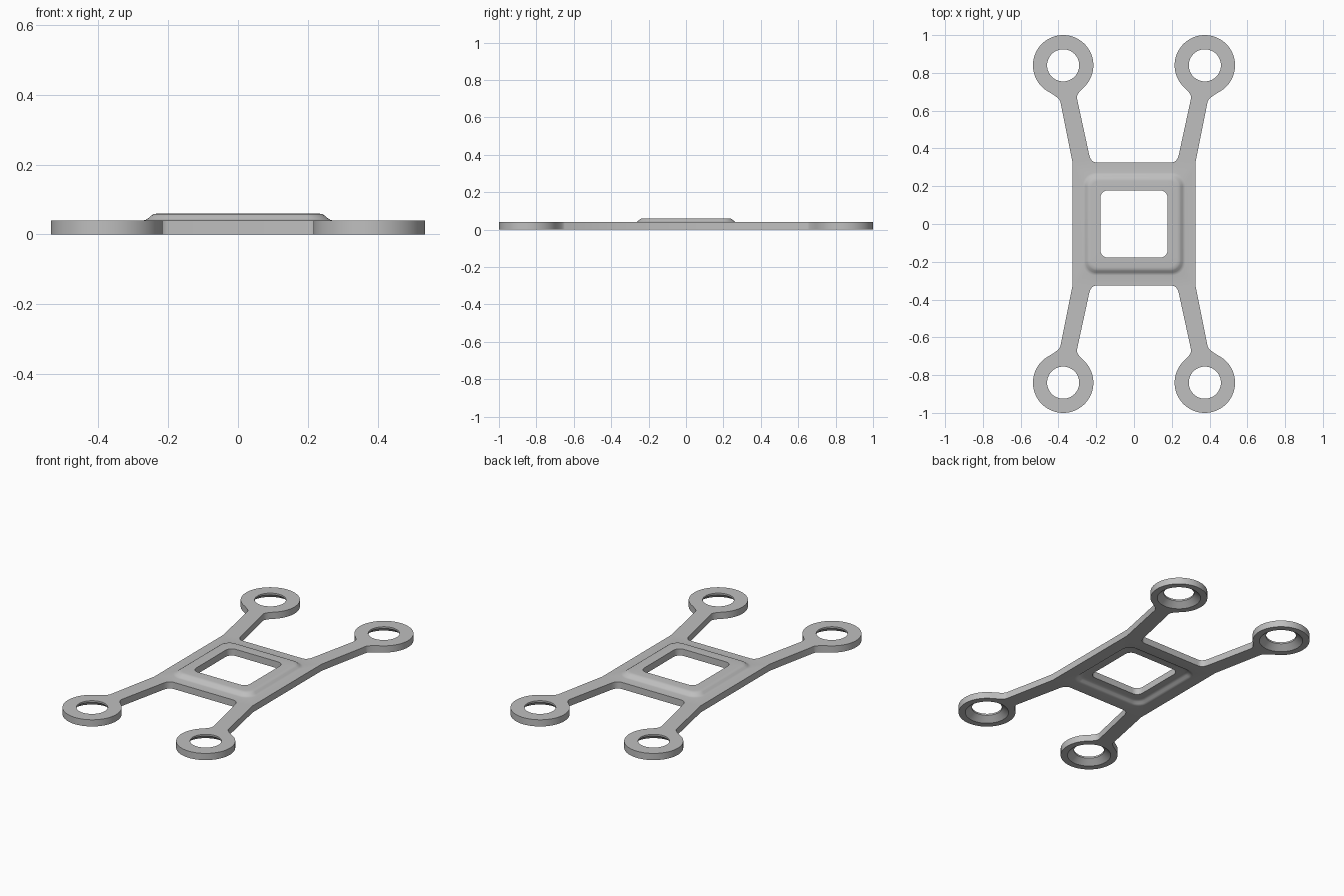
import bpy, bmesh, math
from mathutils import Vector

if "Cube" in bpy.data.objects:
    bpy.data.objects.remove(bpy.data.objects["Cube"])

T = 0.04                      # plate thickness
RX, RY, RR = 0.375, 0.84, 0.16  # ring centre and outer radius


def arc(cx, cy, r, a0, a1, n):
    """Points on an arc, angles in degrees."""
    steps = [math.radians(a0 + (a1 - a0) * i / n) for i in range(n + 1)]
    return [(cx + r * math.cos(a), cy + r * math.sin(a)) for a in steps]


def fillet(p0, c, p1, n=8):
    """Quadratic curve from p0 to p1 that rounds the corner c."""
    p0, c, p1 = Vector(p0), Vector(c), Vector(p1)
    ts = [i / n for i in range(n + 1)]
    return [tuple(p0 * (1 - t) ** 2 + c * 2 * t * (1 - t) + p1 * t * t) for t in ts]


def rounded_square(h, r):
    pts = []
    for sx, sy, a in ((1, 1, 0), (-1, 1, 90), (-1, -1, 180), (1, -1, 270)):
        pts += arc(sx * (h - r), sy * (h - r), r, a, a + 90, 10)
    return pts


bm = bmesh.new()


def loop(pts, z):
    return [bm.verts.new((x, y, z)) for x, y in pts]


def skin(loops):
    """Join successive loops with quads."""
    for a, b in zip(loops, loops[1:]):
        for i in range(len(a)):
            j = (i + 1) % len(a)
            bm.faces.new((a[i], a[j], b[j], b[i]))


def flat_fill(loops, up):
    """Fill the flat area between an outline and its holes."""
    edges = []
    for l in loops:
        for i in range(len(l)):
            edges.append(bm.edges.get((l[i], l[(i + 1) % len(l)])))
    bmesh.ops.triangle_fill(bm, use_beauty=True, use_dissolve=False,
                            edges=edges, normal=(0, 0, up))


# Quarter outline: body corner, arm and ring
quarter = fillet((0.195, 0.325), (0.229, 0.325), (0.238, 0.37))
quarter += fillet((0.302, 0.665), (0.306, 0.687), arc(RX, RY, RR, 227, 227, 1)[0])
quarter += arc(RX, RY, RR, 227, -60, 64)[1:]
quarter += fillet(quarter[-1], (0.3945, 0.667), (0.390, 0.648))[1:]
quarter.append((0.325, 0.325))
half = quarter + [(x, -y) for x, y in reversed(quarter)]
outline = half + [(-x, y) for x, y in reversed(half)]

# Outer wall
top_edge, bottom_edge = loop(outline, T), loop(outline, 0)
skin([top_edge, bottom_edge])
top_loops, bottom_loops = [top_edge], [bottom_edge]

# Ring holes, flared towards the underside
for sx in (-1, 1):
    for sy in (-1, 1):
        rings = [loop(arc(sx * RX, sy * RY, r, 0, 352.5, 47), z)
                 for r, z in ((0.085, T), (0.085, 0.03), (0.122, 0))]
        skin(rings)
        top_loops.append(rings[0])
        bottom_loops.append(rings[-1])

# Raised centre: pressed lip on top, square window, matching recess below
profile = [(0.272, 0.07, T), (0.264, 0.065, 0.0415), (0.257, 0.06, 0.046),
           (0.248, 0.055, 0.054), (0.240, 0.05, 0.0585), (0.228, 0.045, 0.06),
           (0.178, 0.04, 0.06), (0.178, 0.04, 0.02),
           (0.212, 0.042, 0.02), (0.224, 0.046, 0.0185), (0.232, 0.05, 0.014),
           (0.241, 0.055, 0.006), (0.248, 0.06, 0.0015), (0.256, 0.065, 0)]
press = [loop(rounded_square(h, r), z) for h, r, z in profile]
skin(press)
top_loops.append(press[0])
bottom_loops.append(press[-1])

# Flat faces
flat_fill(top_loops, 1)
flat_fill(bottom_loops, -1)
bmesh.ops.recalc_face_normals(bm, faces=bm.faces)

mesh = bpy.data.meshes.new("frame_plate")
bm.to_mesh(mesh)
bm.free()
plate = bpy.data.objects.new("frame_plate", mesh)
bpy.context.collection.objects.link(plate)

grey = bpy.data.materials.new("light_grey")
grey.diffuse_color = (0.52, 0.52, 0.52, 1)
grey.use_nodes = True
grey.node_tree.nodes["Principled BSDF"].inputs["Base Color"].default_value = grey.diffuse_color
mesh.materials.append(grey)

bpy.context.view_layer.objects.active = plate
plate.select_set(True)
bpy.ops.object.shade_smooth_by_angle(angle=math.radians(35))
